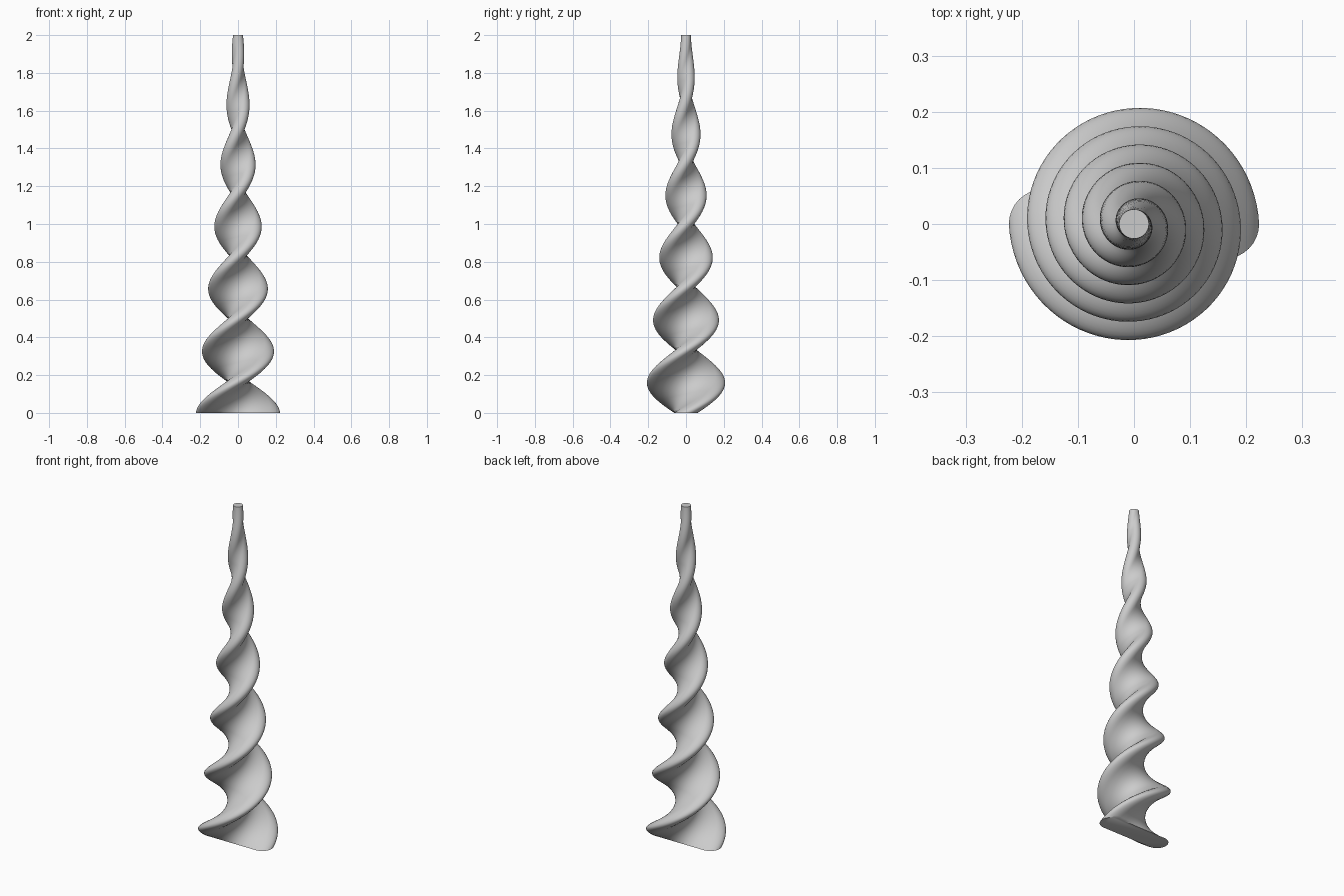
import bpy
import bmesh
from math import cos, sin, pi, radians
from mathutils import Vector, Matrix

default_cube = bpy.data.objects.get("Cube")
if default_cube:
    bpy.data.objects.remove(default_cube, do_unlink=True)

HEIGHT = 2.0
TURNS = 3
RINGS = 240
ARC_STEPS = 16      # segments around each rounded end
SIDE_STEPS = 8      # segments along each straight side


def stadium(reach, radius):
    """Closed outline with two round ends, centred reach away from the axis."""
    half = [Vector((reach + radius * cos(a), radius * sin(a), 0))
            for a in (pi * (i / ARC_STEPS - 0.5) for i in range(ARC_STEPS + 1))]
    half += [Vector((reach * (1 - 2 * i / SIDE_STEPS), radius, 0))
             for i in range(1, SIDE_STEPS)]
    return half + [Vector((-p.x, -p.y, 0)) for p in half]


def lerp(a, b, t):
    return a + (b - a) * t


# Twisted, tapering body: stadium outline at the foot, round at the tip
bm = bmesh.new()
rings = []
for k in range(RINGS + 1):
    t = k / RINGS
    outline = stadium(lerp(0.161, 0.0005, t), lerp(0.062, 0.026, t))
    place = Matrix.Translation((0, 0, HEIGHT * t)) @ Matrix.Rotation(2 * pi * TURNS * t, 4, 'Z')
    rings.append([bm.verts.new(place @ p) for p in outline])

for low, high in zip(rings, rings[1:]):
    n = len(low)
    for i in range(n):
        j = (i + 1) % n
        bm.faces.new((low[i], low[j], high[j], high[i]))

# Flat end caps
bm.faces.new(rings[0][::-1])
bm.faces.new(rings[-1])
bmesh.ops.recalc_face_normals(bm, faces=bm.faces)

mesh = bpy.data.meshes.new("twisted_spire")
bm.to_mesh(mesh)
bm.free()
spire = bpy.data.objects.new("twisted_spire", mesh)
bpy.context.collection.objects.link(spire)

# Single grey colour
grey = bpy.data.materials.new("light_grey")
grey.use_nodes = True
colour = (0.6, 0.6, 0.6, 1)
grey.diffuse_color = colour
grey.node_tree.nodes["Principled BSDF"].inputs["Base Color"].default_value = colour
mesh.materials.append(grey)

# Smooth body with crisp cap edges
bpy.ops.object.select_all(action='DESELECT')
spire.select_set(True)
bpy.context.view_layer.objects.active = spire
bpy.ops.object.shade_smooth_by_angle(angle=radians(40))
